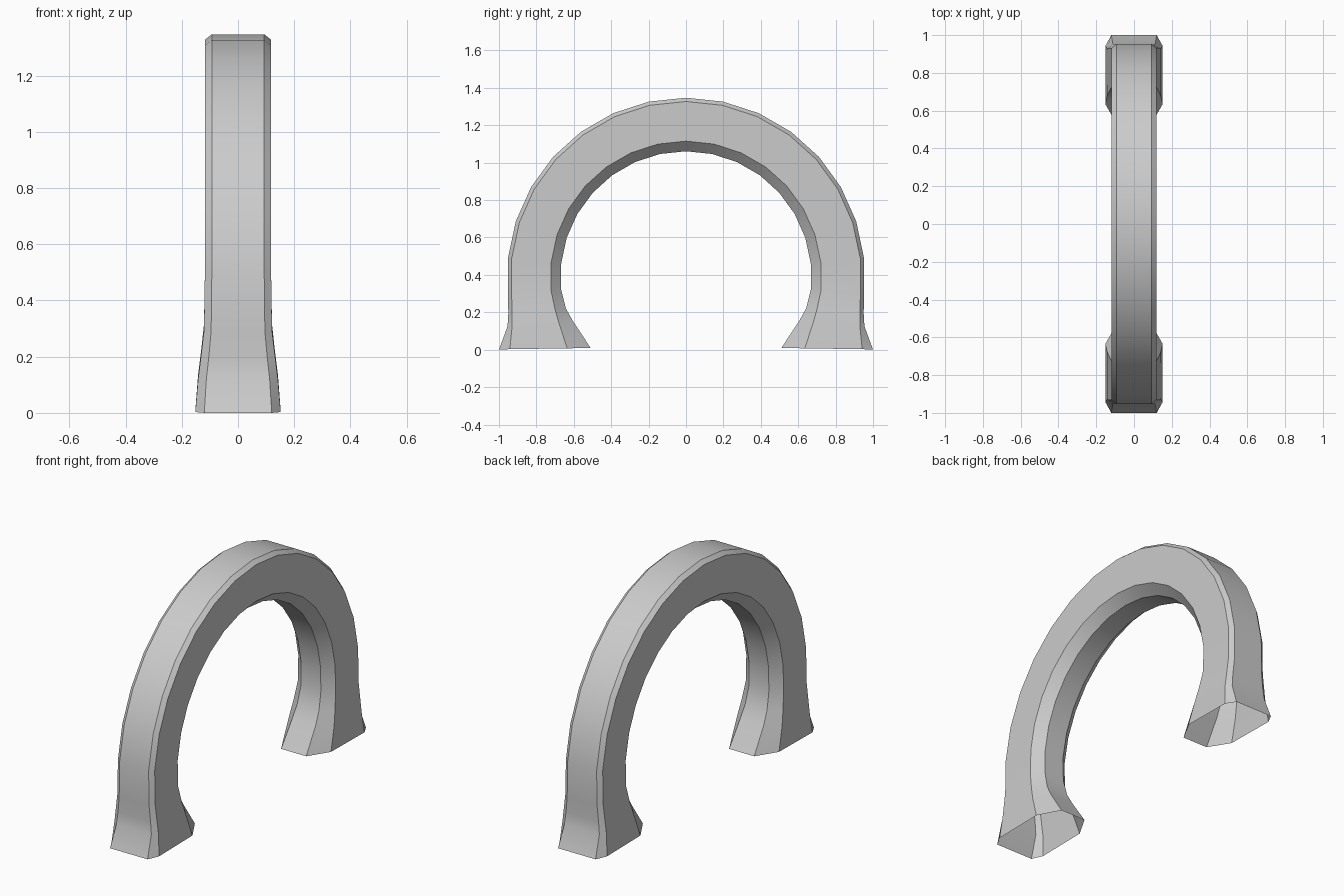
import bpy, bmesh
from math import sin, cos, radians

if "Cube" in bpy.data.objects:
    bpy.data.objects.remove(bpy.data.objects["Cube"])

CENTRE_Z = 0.39
RADII = (0.957, 0.937, 0.725, 0.671)   # outer flat, outer side, inner side, inner flat
WIDTHS = (0.79, 1.0, 1.0, 0.53)        # share of the half width at each profile point

# Flared foot rings: half width, then (y, z) for the four profile points
FEET = [
    (0.132, (0.950, 0.195), (0.931, 0.20), (0.700, 0.215), (0.642, 0.22)),
    (0.142, (0.954, 0.125), (0.930, 0.12), (0.677, 0.135), (0.603, 0.15)),
    (0.152, (1.000, 0.0), (0.942, 0.003), (0.635, 0.007), (0.510, 0.01)),
]


def arc_ring(k):
    a = radians(12 * k)
    half = 0.121 if abs(k) == 8 else 0.118
    return (half, *[(r * sin(a), CENTRE_Z + r * cos(a)) for r in RADII])


def mirrored(ring):
    return (ring[0], *[(-y, z) for y, z in ring[1:]])


rings = [mirrored(f) for f in reversed(FEET)]
rings += [arc_ring(k) for k in range(-8, 9)]
rings += FEET

# Sweep the chamfered eight-sided section along the arch, open underneath
bm = bmesh.new()
loops = []
for half, *pts in rings:
    right = [bm.verts.new((half * w, y, z)) for w, (y, z) in zip(WIDTHS, pts)]
    left = [bm.verts.new((-half * w, y, z)) for w, (y, z) in zip(WIDTHS, pts)]
    loops.append(right + left[::-1])
for a, b in zip(loops, loops[1:]):
    for i in range(8):
        j = (i + 1) % 8
        bm.faces.new((a[i], a[j], b[j], b[i]))

# Make the faces point outwards (top face must look up)
bm.normal_update()
top = max(bm.faces, key=lambda f: f.calc_center_median().z)
if top.normal.z < 0:
    bmesh.ops.reverse_faces(bm, faces=bm.faces[:])

mesh = bpy.data.meshes.new("arched_handle")
bm.to_mesh(mesh)
bm.free()
handle = bpy.data.objects.new("arched_handle", mesh)
bpy.context.collection.objects.link(handle)

# Smooth along the arch, sharp at the chamfers
bpy.context.view_layer.objects.active = handle
handle.select_set(True)
bpy.ops.object.shade_smooth_by_angle(angle=radians(30))
